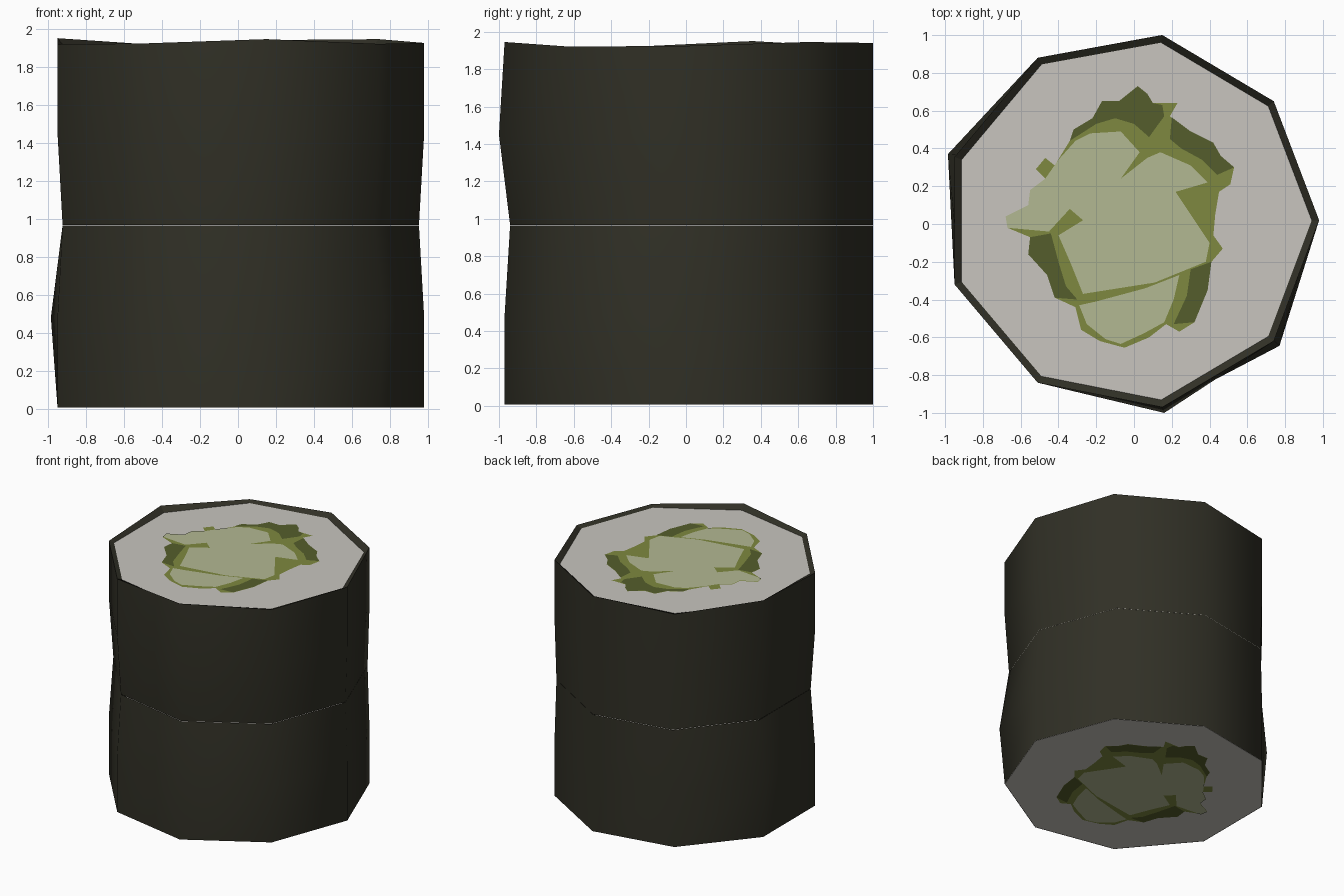
import bpy, bmesh

if "Cube" in bpy.data.objects:
    bpy.data.objects.remove(bpy.data.objects["Cube"])

def material(name, rgb):
    m = bpy.data.materials.new(name)
    m.diffuse_color = (*rgb, 1)
    m.use_nodes = True
    m.node_tree.nodes["Principled BSDF"].inputs["Base Color"].default_value = m.diffuse_color
    return m

SEAWEED = material("dark seaweed", (0.030, 0.029, 0.019))
RICE = material("white rice", (0.58, 0.56, 0.52))
MID = material("olive green", (0.21, 0.25, 0.05))
DARK = material("dark olive", (0.09, 0.11, 0.025))
LIGHT = material("pale green", (0.45, 0.48, 0.29))

def finish(bm, name, mat):
    me = bpy.data.meshes.new(name)
    bm.to_mesh(me)
    bm.free()
    me.materials.append(mat)
    ob = bpy.data.objects.new(name, me)
    bpy.context.collection.objects.link(ob)
    return ob

# Nine-sided roll outline and its variations
BASE = [(.98, .02), (.74, .65), (.15, 1.0), (-.51, .88), (-.95, .355),
        (-.95, -.32), (-.51, -.84), (.15, -.97), (.74, -.62)]
WAIST = [(x * .972, (y - 1) * .985 + 1) for x, y in BASE]
BULGE_LOW = list(BASE)
BULGE_LOW[4], BULGE_LOW[8] = (-.985, .37), (.77, -.645)
BULGE_HIGH = list(BASE)
BULGE_HIGH[7] = (.16, -1.0)
TOP_Z = [1.925, 1.945, 1.94, 1.92, 1.95, 1.918, 1.922, 1.945, 1.92]

def scaled(poly, s):
    return [(x * s, y * s) for x, y in poly]

def ring(bm, poly, z):
    zs = z if isinstance(z, list) else [z] * len(poly)
    return [bm.verts.new((x, y, h)) for (x, y), h in zip(poly, zs)]

def bridge(bm, a, b, smooth):
    n = len(a)
    for i in range(n):
        j = (i + 1) % n
        bm.faces.new((a[i], a[j], b[j], b[i])).smooth = smooth

# Filling outlines, seen from above
WHOLE = [(.02, .73), (.07, .69), (.10, .64), (.23, .64), (.19, .57), (.30, .49), (.42, .43),
         (.46, .36), (.53, .30), (.51, .21), (.45, .17), (.43, .05), (.42, -.06), (.47, -.13),
         (.41, -.20), (.39, -.35), (.32, -.52), (.24, -.57), (.17, -.53), (.08, -.60),
         (-.05, -.655), (-.18, -.62), (-.28, -.56), (-.31, -.44), (-.42, -.39), (-.46, -.27),
         (-.56, -.16), (-.55, -.07), (-.67, -.02), (-.68, .04), (-.56, .10), (-.55, .18),
         (-.47, .24), (-.52, .29), (-.47, .35), (-.42, .31), (-.34, .44), (-.32, .50),
         (-.22, .56), (-.17, .65), (-.08, .65)]
DARK_BACK = [(-.34, .44), (-.20, .53), (-.10, .56), (0, .53), (.08, .46), (.13, .53), (.16, .57),
             (.15, .63), (.10, .64), (.07, .69), (.02, .73), (-.08, .65), (-.17, .65),
             (-.22, .56), (-.32, .50)]
DARK_RIGHT = [(.20, .565), (.19, .45), (.25, .40), (.36, .34), (.44, .26), (.53, .30),
              (.46, .36), (.42, .43), (.30, .49)]
DARK_LEFT = [(-.55, -.07), (-.56, -.16), (-.46, -.27), (-.42, -.39), (-.30, -.40),
             (-.36, -.33), (-.40, -.20), (-.44, -.05)]
DARK_FRONT = [(.30, -.24), (.28, -.38), (.21, -.53), (.32, -.52), (.39, -.35), (.41, -.20)]
LIGHT_MAIN = [(-.31, .44), (-.40, .34), (-.47, .24), (-.55, .18), (-.56, .10), (-.68, .04),
              (-.67, -.02), (-.45, -.04), (-.34, .08), (-.27, .02), (-.40, -.06), (-.33, -.22),
              (-.27, -.37), (.11, -.31), (.38, -.20), (.40, -.10), (.32, .02), (.22, .17),
              (.39, .22), (.30, .31), (.14, .38), (.07, .35), (-.07, .24), (.03, .38),
              (-.07, .49), (-.23, .48)]
LIGHT_FRONT = [(-.29, -.43), (-.20, -.41), (.06, -.34), (.24, -.27), (.21, -.40), (.16, -.52),
               (.05, -.58), (-.07, -.635), (-.15, -.61), (-.25, -.53)]

def filling(name, z, up):
    layers = [("base", MID, [WHOLE]),
              ("shadowed_pieces", DARK, [DARK_BACK, DARK_RIGHT, DARK_LEFT, DARK_FRONT]),
              ("pale_pieces", LIGHT, [LIGHT_MAIN, LIGHT_FRONT])]
    for k, (part, mat, polys) in enumerate(layers):
        bm = bmesh.new()
        for p in polys:
            f = bm.faces.new(ring(bm, p, z + up * .002 * (k + 1)))
            f.normal_update()
            if f.normal.z * up < 0:
                f.normal_flip()
        bmesh.ops.triangulate(bm, faces=bm.faces[:])
        finish(bm, name + "_" + part, mat)

def roll(name, bottom, middle, top, z0, zm, z1, rice_z):
    # Seaweed wrapper with a narrow rim sloping in to the rice
    bm = bmesh.new()
    rings = [ring(bm, bottom, z0), ring(bm, middle, zm), ring(bm, top, z1),
             ring(bm, scaled(top, .96), rice_z)]
    for i in range(3):
        bridge(bm, rings[i], rings[i + 1], i < 2)
    rim = set(rings[2])
    for e in bm.edges:
        if e.verts[0] in rim and e.verts[1] in rim:
            e.smooth = False
    finish(bm, name + "_seaweed", SEAWEED)
    # Rice core
    bm = bmesh.new()
    lo, hi = ring(bm, scaled(bottom, .998), z0), ring(bm, scaled(top, .96), rice_z)
    bridge(bm, lo, hi, False)
    bm.faces.new(hi)
    bm.faces.new(lo[::-1])
    finish(bm, name + "_rice", RICE)
    # Filling on both cut ends
    filling(name + "_top_filling", rice_z, 1)
    filling(name + "_bottom_filling", z0, -1)

roll("lower_roll", BASE, BULGE_LOW, WAIST, .006, .48, .965, .94)
roll("upper_roll", WAIST, BULGE_HIGH, BASE, .967, 1.45, TOP_Z, 1.907)
